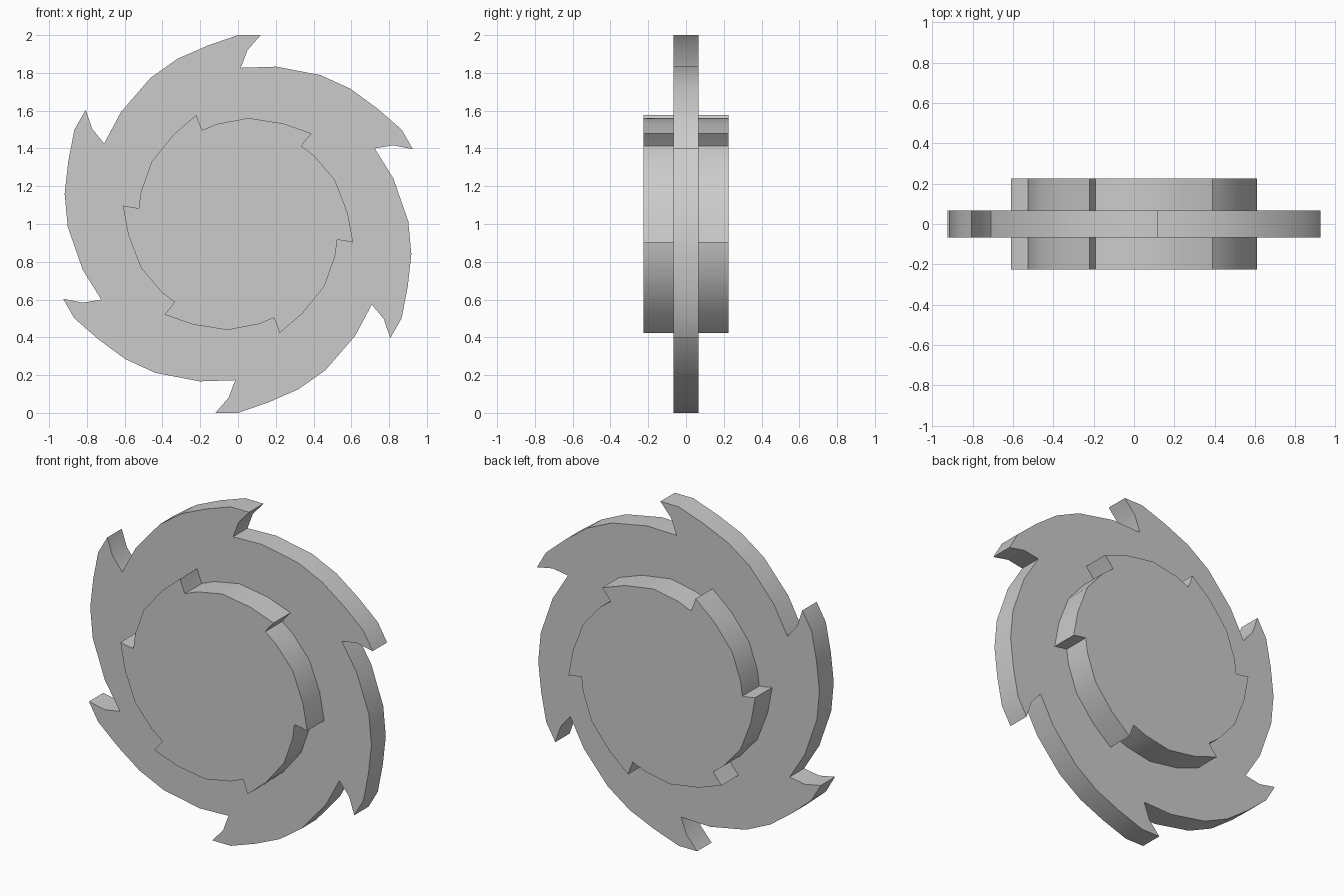
import bpy, bmesh, math

cube = bpy.data.objects.get("Cube")
if cube:
    bpy.data.objects.remove(cube, do_unlink=True)

grey = bpy.data.materials.new("plain_grey")
grey.use_nodes = True
colour = (0.6, 0.6, 0.6, 1.0)
grey.diffuse_color = colour
grey.node_tree.nodes["Principled BSDF"].inputs["Base Color"].default_value = colour

TEETH = 6
CENTRE_Z = 1.0


def ratchet(name, tooth, half_depth):
    """Repeat one tooth outline around the axis and extrude it front to back."""
    bm = bmesh.new()
    verts = []
    for i in range(TEETH):
        a = -i * math.tau / TEETH
        c, s = math.cos(a), math.sin(a)
        for x, z in tooth:
            verts.append(bm.verts.new((x * c - z * s, -half_depth, CENTRE_Z + x * s + z * c)))
    face = bm.faces.new(verts)
    extruded = bmesh.ops.extrude_face_region(bm, geom=[face], use_keep_orig=True)
    moved = [g for g in extruded["geom"] if isinstance(g, bmesh.types.BMVert)]
    bmesh.ops.translate(bm, verts=moved, vec=(0, 2 * half_depth, 0))
    bmesh.ops.recalc_face_normals(bm, faces=bm.faces[:])
    mesh = bpy.data.meshes.new(name)
    bm.to_mesh(mesh)
    bm.free()
    mesh.materials.append(grey)
    obj = bpy.data.objects.new(name, mesh)
    bpy.context.collection.objects.link(obj)
    bpy.ops.object.select_all(action="DESELECT")
    obj.select_set(True)
    bpy.context.view_layer.objects.active = obj
    bpy.ops.object.shade_smooth_by_angle(angle=math.radians(30))
    return obj


# Wide thin wheel with hooked teeth, clockwise from the tooth tip
ratchet("toothed_wheel", [
    (0.12, 1.0), (0.05, 0.92), (0.015, 0.827), (0.203, 0.833),
    (0.438, 0.788), (0.597, 0.715), (0.737, 0.612), (0.866, 0.5),
], 0.067)

# Small thick ratchet hub through the middle
ratchet("ratchet_hub", [
    (-0.22, 0.577), (-0.205, 0.533), (-0.19, 0.497),
    (-0.11, 0.53), (0.055, 0.561), (0.24, 0.532),
], 0.225)
